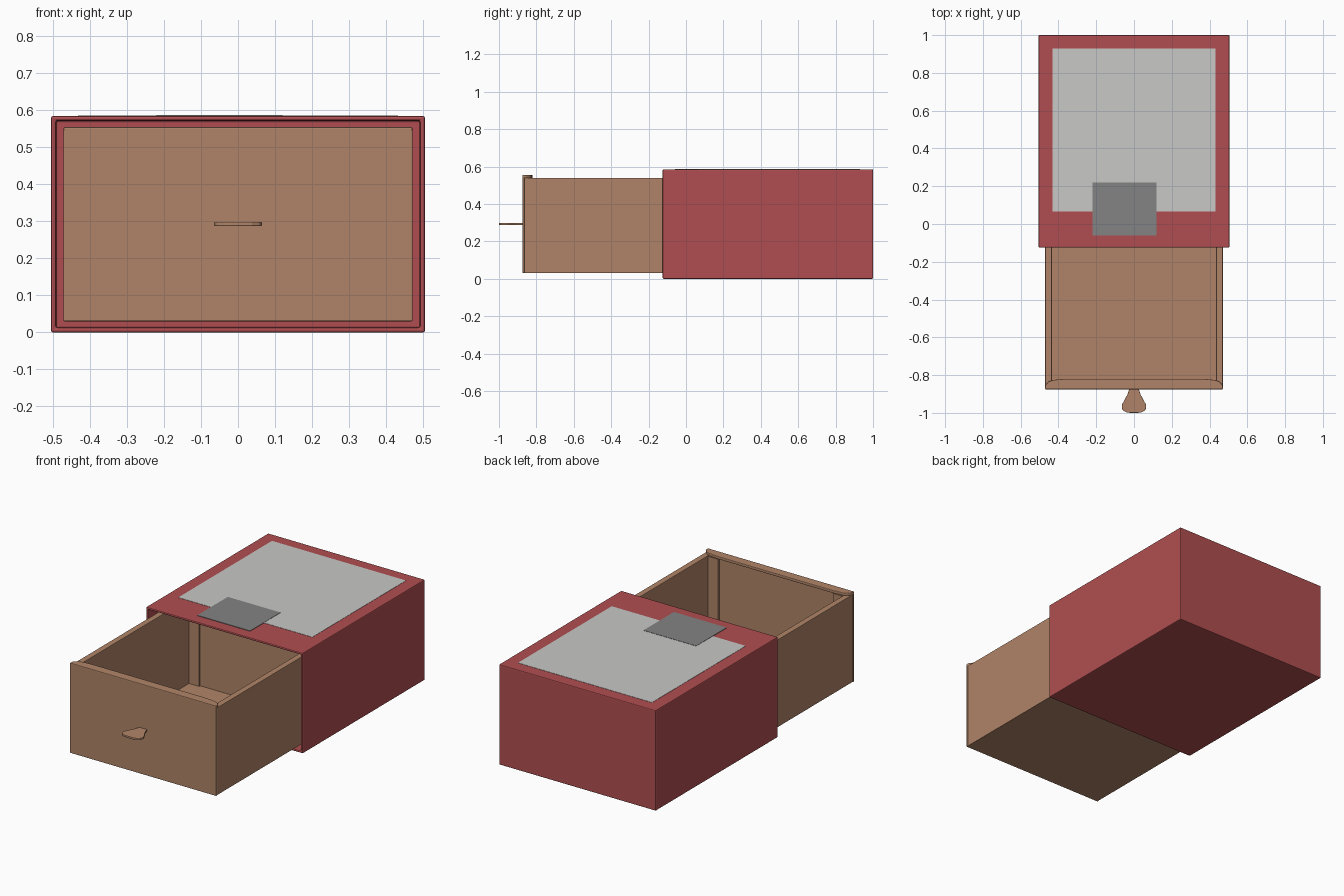
import bpy, bmesh, math

if "Cube" in bpy.data.objects:
    bpy.data.objects.remove(bpy.data.objects["Cube"])


def material(name, rgb):
    m = bpy.data.materials.new(name)
    m.diffuse_color = (*rgb, 1)
    m.use_nodes = True
    m.node_tree.nodes["Principled BSDF"].inputs["Base Color"].default_value = m.diffuse_color
    return m


RED = material("sleeve red", (0.434, 0.076, 0.080))
TAN = material("cardboard tan", (0.434, 0.231, 0.138))
LIGHT = material("light grey label", (0.578, 0.578, 0.571))
DARK = material("dark grey label", (0.227, 0.227, 0.227))


def finish(name, bm, mat, bevel=0.0, segments=2):
    bmesh.ops.recalc_face_normals(bm, faces=bm.faces)
    mesh = bpy.data.meshes.new(name)
    bm.to_mesh(mesh)
    bm.free()
    ob = bpy.data.objects.new(name, mesh)
    bpy.context.collection.objects.link(ob)
    mesh.materials.append(mat)
    if bevel:
        mod = ob.modifiers.new("soft edges", 'BEVEL')
        mod.width = bevel
        mod.segments = segments
        mod.limit_method = 'ANGLE'
    return ob


def box_mesh(x0, x1, y0, y1, z0, z1):
    bm = bmesh.new()
    bmesh.ops.create_cube(bm, size=1)
    for v in bm.verts:
        v.co = (x1 if v.co.x > 0 else x0, y1 if v.co.y > 0 else y0,
                z1 if v.co.z > 0 else z0)
    return bm


def box(name, dims, mat, bevel=0.0):
    return finish(name, box_mesh(*dims), mat, bevel)


def prism(name, half, z0, z1, mat, bevel):
    # outline given for +x and mirrored to -x
    pts = half + [(-x, y) for x, y in reversed(half)]
    bm = bmesh.new()
    face = bm.faces.new([bm.verts.new((x, y, z0)) for x, y in pts])
    ext = bmesh.ops.extrude_face_region(bm, geom=[face])
    for v in ext["geom"]:
        if isinstance(v, bmesh.types.BMVert):
            v.co.z = z1
    return finish(name, bm, mat, bevel)


# Outer sleeve: closed box with the front face hollowed out
bm = box_mesh(-0.505, 0.505, -0.125, 1.0, 0, 0.585)
bm.normal_update()
front = min(bm.faces, key=lambda f: f.calc_center_median().y)
bmesh.ops.inset_region(bm, faces=[front], thickness=0.018)
ext = bmesh.ops.extrude_face_region(bm, geom=[front])
for v in ext["geom"]:
    if isinstance(v, bmesh.types.BMVert):
        v.co.y = 0.982
if front.is_valid:
    bmesh.ops.delete(bm, geom=[front], context='FACES_ONLY')
finish("sleeve", bm, RED, 0.005)

# Printed panels on the sleeve top
box("top_label", (-0.432, 0.432, 0.067, 0.93, 0.583, 0.5865), LIGHT)
box("top_patch", (-0.22, 0.12, -0.06, 0.22, 0.583, 0.588), DARK)

# Drawer tray
Y0, Y1 = -0.865, 0.215
box("drawer_floor", (-0.468, 0.468, Y0, Y1, 0.03, 0.045), TAN)
for side, s in (("left", -1), ("right", 1)):
    xs = sorted((s * 0.435, s * 0.47))
    box("drawer_side_" + side, (*xs, Y0, Y1, 0.03, 0.54), TAN, 0.003)
    # folded corner flaps inside the tray
    xf = sorted((s * 0.37, s * 0.435))
    box("front_flap_" + side, (*xf, -0.84, -0.825, 0.045, 0.535), TAN)
    box("back_flap_" + side, (*xf, 0.17, 0.185, 0.045, 0.535), TAN)
box("drawer_back", (-0.436, 0.436, 0.18, Y1, 0.03, 0.54), TAN)
box("drawer_front_inner", (-0.436, 0.436, Y0, -0.835, 0.03, 0.545), TAN)
box("drawer_front", (-0.472, 0.472, -0.875, -0.864, 0.03, 0.547), TAN, 0.003)

# Folded lip along the top of the drawer front
prism("front_lip", [(0.472, -0.875), (0.47, -0.855), (0.455, -0.836),
                    (0.43, -0.826), (0.37, -0.82)], 0.538, 0.555, TAN, 0.004)

# Flared pull tab
prism("pull_tab", [(0.022, -0.866), (0.036, -0.905), (0.063, -0.955),
                   (0.065, -0.972), (0.058, -0.988), (0.038, -0.998),
                   (0.015, -1.0)], 0.287, 0.299, TAN, 0.003)
